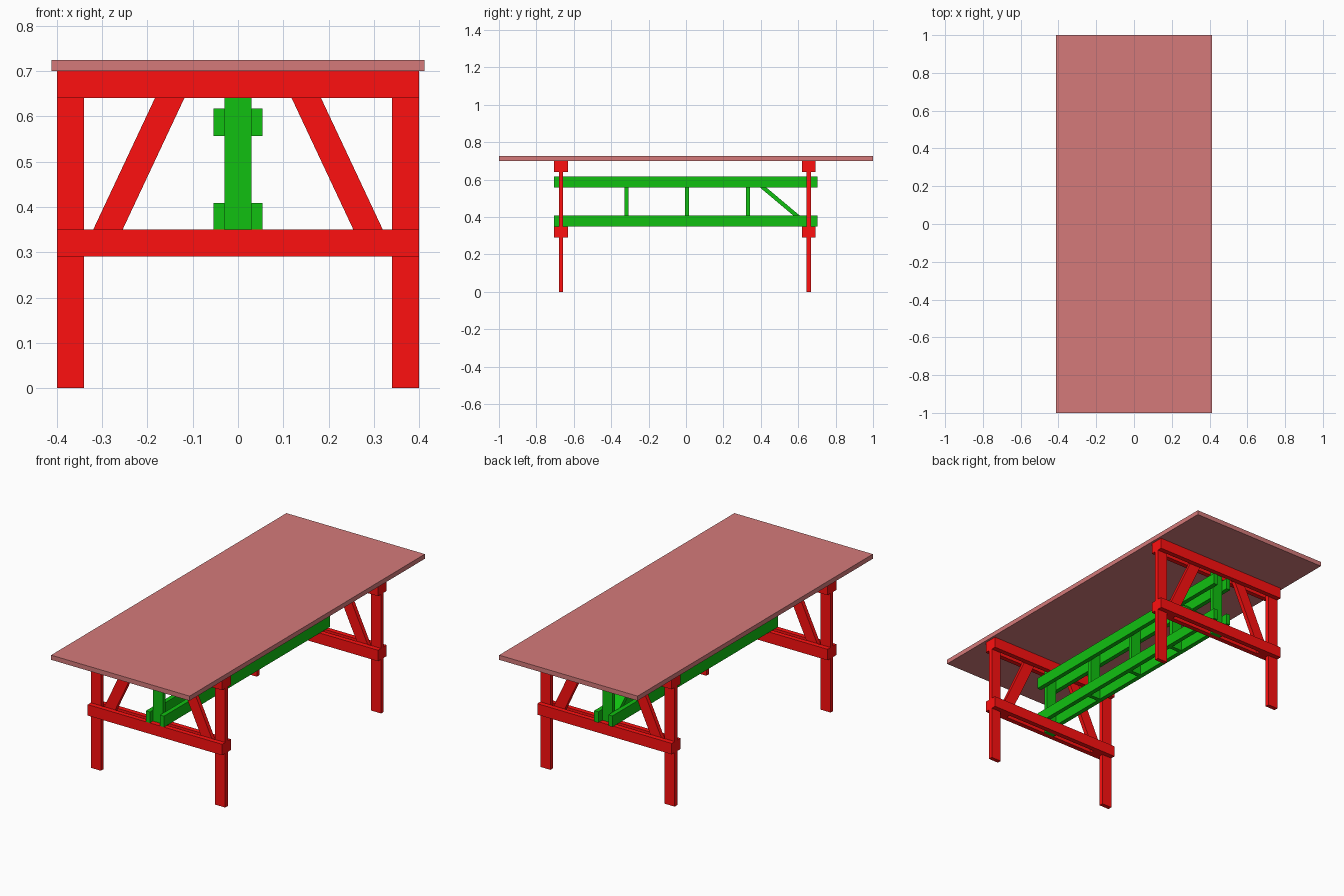
import bpy, bmesh

if "Cube" in bpy.data.objects:
    bpy.data.objects.remove(bpy.data.objects["Cube"])


def material(name, rgb):
    m = bpy.data.materials.new(name)
    m.diffuse_color = (*rgb, 1)
    m.use_nodes = True
    m.node_tree.nodes["Principled BSDF"].inputs["Base Color"].default_value = m.diffuse_color
    return m


RED = material("red_paint", (1.0, 0.005, 0.005))
GREEN = material("green_paint", (0.0055, 0.53, 0.0055))
TOP = material("table_wood", (0.66, 0.195, 0.195))


def board(name, outline, depth, axis, mat):
    """Extrude a 2D outline (u, z) over the depth range along axis x or y."""
    bm = bmesh.new()
    a, b = depth
    place = (lambda d, u, z: (d, u, z)) if axis == 'x' else (lambda d, u, z: (u, d, z))
    near = [bm.verts.new(place(a, *p)) for p in outline]
    far = [bm.verts.new(place(b, *p)) for p in outline]
    bm.faces.new(near)
    bm.faces.new(far)
    n = len(outline)
    for i in range(n):
        j = (i + 1) % n
        bm.faces.new((near[i], near[j], far[j], far[i]))
    bmesh.ops.recalc_face_normals(bm, faces=bm.faces)
    me = bpy.data.meshes.new(name)
    bm.to_mesh(me)
    bm.free()
    me.materials.append(mat)
    ob = bpy.data.objects.new(name, me)
    bpy.context.collection.objects.link(ob)
    return ob


def box(name, x, y, z, mat):
    return board(name, [(x[0], z[0]), (x[1], z[0]), (x[1], z[1]), (x[0], z[1])], y, 'y', mat)


def slanted(name, lo, hi, z, width, depth, axis, mat):
    """Leaning board with level ends; lo and hi are its centres at the bottom and top."""
    w = width / 2
    return board(name, [(lo - w, z[0]), (lo + w, z[0]), (hi + w, z[1]), (hi - w, z[1])],
                 depth, axis, mat)


T = 0.011               # half board thickness
LOW, HIGH = 0.291, 0.70   # height range of the end frames' beams

# Table top
box("table_top", (-0.412, 0.412), (-1, 1), (HIGH, 0.725), TOP)

# End frames: legs and braces sandwiched between paired beams
for end, y in (("front", -0.669), ("back", 0.656)):
    core = (y - T, y + T)
    for side, s in (("left", -1), ("right", 1)):
        box(f"{end}_{side}_leg", sorted((s * 0.34, s * 0.4)), core, (0, HIGH), RED)
        slanted(f"{end}_{side}_brace", s * 0.315, s * 0.123, (LOW, HIGH), 0.065, core, 'y', RED)
    for face, s in (("outer", -1), ("inner", 1)) if end == "front" else (("inner", -1), ("outer", 1)):
        layer = sorted((y + s * T, y + s * 0.037))
        box(f"{end}_lower_beam_{face}", (-0.4, 0.4), layer, (LOW, 0.35), RED)
        box(f"{end}_upper_beam_{face}", (-0.4, 0.4), layer, (0.641, HIGH), RED)
    # Truss end post held between the beams
    box(f"{end}_truss_post", (-0.03, 0.03), core, (LOW, HIGH), GREEN)

# Truss: paired stringers with posts between them
for side, s in (("left", -1), ("right", 1)):
    x = sorted((s * 0.03, s * 0.054))
    for level, z in (("lower", (0.35, 0.409)), ("upper", (0.557, 0.617))):
        box(f"{level}_stringer_{side}", x, (-0.706, 0.703), z, GREEN)
for i, y in enumerate((-0.319, 0.006, 0.331)):
    box(f"truss_middle_post_{i + 1}", (-0.03, 0.03), (y - T, y + T), (0.35, 0.617), GREEN)

# Single diagonal at the back of the truss
slanted("truss_diagonal", 0.624, 0.374, (0.38, 0.59), 0.034, (-0.03, 0.03), 'x', GREEN)
